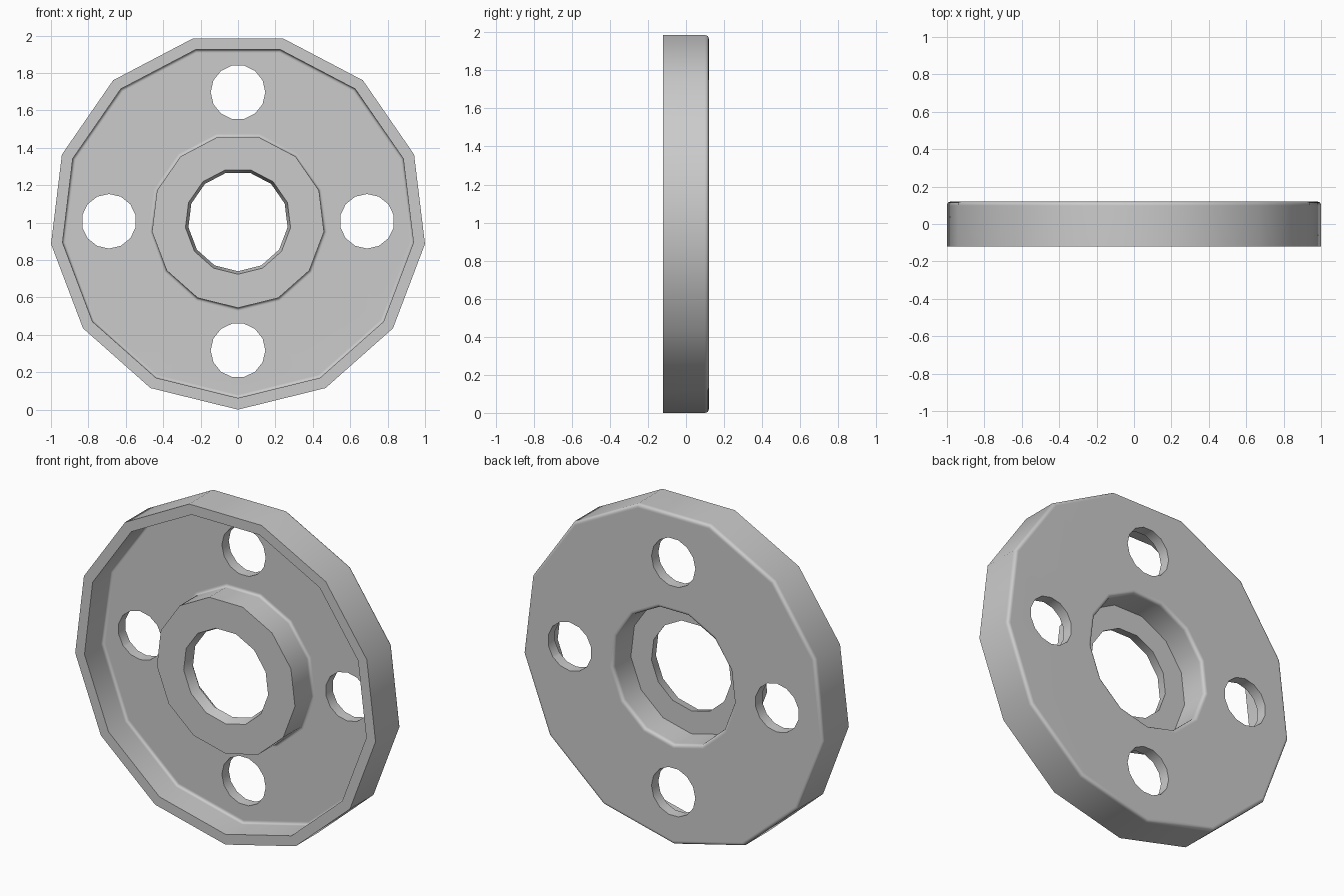
import bpy, bmesh, math
from mathutils import Vector, Matrix

if "Cube" in bpy.data.objects:
    bpy.data.objects.remove(bpy.data.objects["Cube"])

SIDES = 13
RADIUS = 1.007
CENTRE = RADIUS          # height of the axle
FRONT, BACK = -0.12, 0.12

# Plain grey metal
grey = bpy.data.materials.new("grey_metal")
grey.use_nodes = True
colour = (0.6, 0.6, 0.6, 1)
grey.diffuse_color = colour
grey.node_tree.nodes["Principled BSDF"].inputs["Base Color"].default_value = colour


def make_object(name, bm):
    bmesh.ops.recalc_face_normals(bm, faces=bm.faces)
    mesh = bpy.data.meshes.new(name)
    bm.to_mesh(mesh)
    bm.free()
    mesh.materials.append(grey)
    obj = bpy.data.objects.new(name, mesh)
    bpy.context.collection.objects.link(obj)
    return obj


def rounded(corners, steps=4):
    """Closed profile of (radius, depth, rounding) corners."""
    points = []
    for i, (r, y, size) in enumerate(corners):
        p = Vector((r, y))
        if not size:
            points.append(p)
            continue
        before = Vector(corners[i - 1][:2])
        after = Vector(corners[(i + 1) % len(corners)][:2])
        a = p + (before - p).normalized() * size
        b = p + (after - p).normalized() * size
        for s in range(steps + 1):
            t = s / steps
            points.append(a * (1 - t) ** 2 + p * 2 * t * (1 - t) + b * t ** 2)
    return points


def lathe(name, profile):
    bm = bmesh.new()
    rings = []
    for k in range(SIDES):
        a = math.tau * k / SIDES
        rings.append([bm.verts.new((r * math.sin(a), y, CENTRE - r * math.cos(a)))
                      for r, y in profile])
    n = len(profile)
    for k in range(SIDES):
        one, two = rings[k], rings[(k + 1) % SIDES]
        for j in range(n):
            bm.faces.new((one[j], one[(j + 1) % n], two[(j + 1) % n], two[j]))
    return make_object(name, bm)


# Dished plate with an outer rim and a raised hollow hub
wheel = lathe("wheel_disc", rounded([
    (RADIUS, FRONT, 0),
    (RADIUS, BACK, 0.022),
    (0.405, BACK, 0.022),
    (0.405, -0.05, 0),
    (0.267, -0.05, 0),
    (0.283, -0.115, 0),
    (0.463, -0.115, 0),
    (0.463, 0.055, 0.018),
    (0.945, 0.055, 0.018),
    (0.945, FRONT, 0),
]))

# Four round holes through the plate
bm = bmesh.new()
for k in range(4):
    a = math.tau * k / 4
    place = (Matrix.Translation((0, 0, CENTRE))
             @ Matrix.Rotation(a, 4, 'Y')
             @ Matrix.Translation((0, 0.1, 0.69))
             @ Matrix.Rotation(math.pi / 2, 4, 'X')
             @ Matrix.Rotation(math.pi / 14, 4, 'Z'))
    bmesh.ops.create_cone(bm, cap_ends=True, segments=14, radius1=0.146,
                          radius2=0.146, depth=0.2, matrix=place)
cutter = make_object("hole_cutter", bm)
cutter.hide_render = True

bpy.ops.object.select_all(action='DESELECT')
wheel.select_set(True)
bpy.context.view_layer.objects.active = wheel
cut = wheel.modifiers.new("holes", 'BOOLEAN')
cut.operation = 'DIFFERENCE'
cut.solver = 'EXACT'
cut.object = cutter
bpy.ops.object.modifier_apply(modifier=cut.name)
bpy.data.objects.remove(cutter)

# Smooth walls and fillets, flat faces, crisp edges
bpy.ops.object.shade_smooth_by_angle(angle=math.radians(30))
weighted = wheel.modifiers.new("weighted_normals", 'WEIGHTED_NORMAL')
weighted.keep_sharp = True
